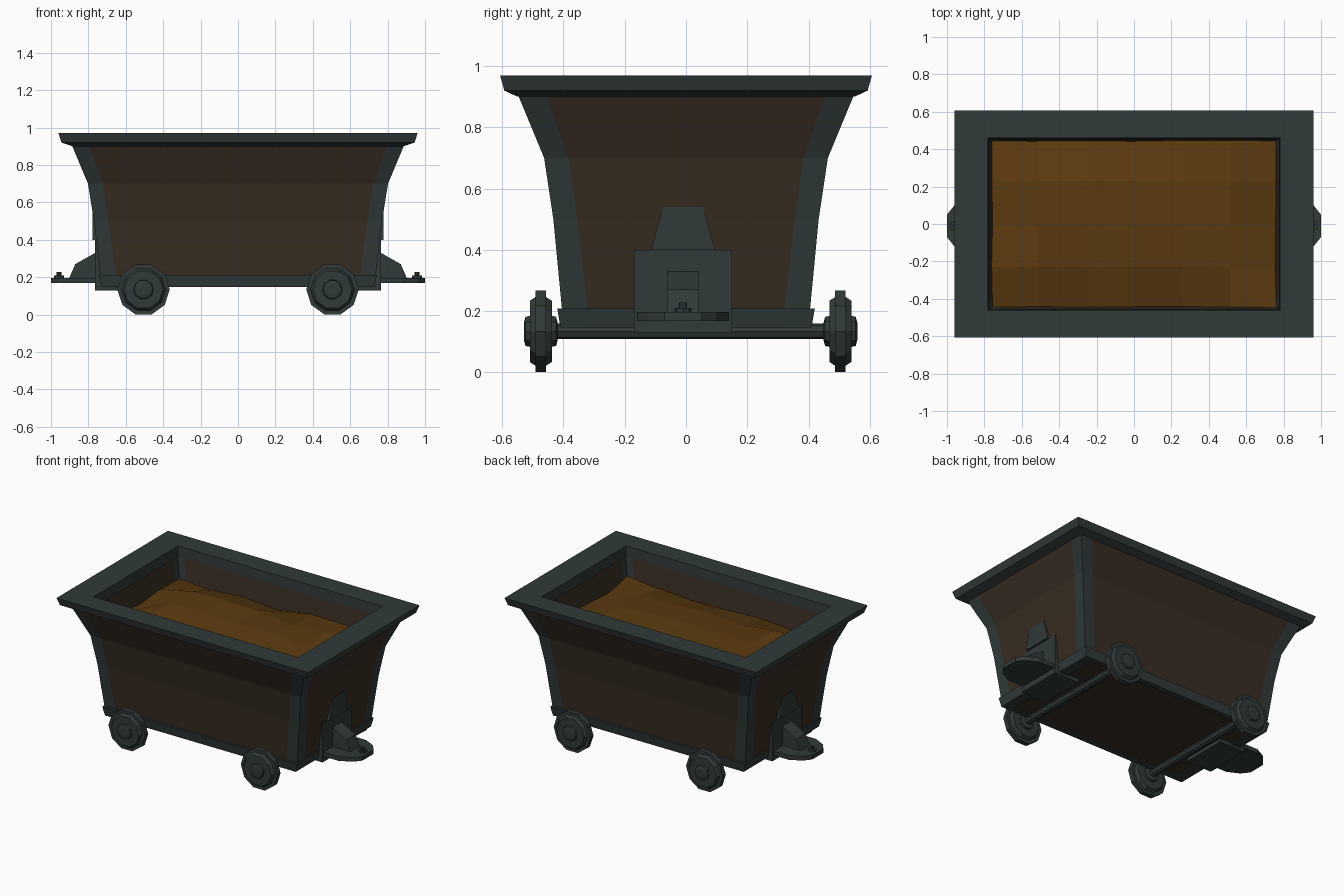
import bpy, bmesh, math, random
from mathutils import Vector

if "Cube" in bpy.data.objects:
    bpy.data.objects.remove(bpy.data.objects["Cube"])

random.seed(4)


def mat(name, rgb):
    m = bpy.data.materials.new(name)
    m.diffuse_color = (*rgb, 1)
    m.use_nodes = True
    m.node_tree.nodes["Principled BSDF"].inputs["Base Color"].default_value = m.diffuse_color
    return m


IRON = mat("dark iron", (0.030, 0.042, 0.041))
RUST = mat("rusty brown", (0.040, 0.026, 0.016))
ORE = mat("ochre ore", (0.105, 0.043, 0.005))


def finish(name, bm, mats, mirror=False):
    bmesh.ops.recalc_face_normals(bm, faces=bm.faces[:])
    me = bpy.data.meshes.new(name)
    bm.to_mesh(me)
    bm.free()
    for m in mats:
        me.materials.append(m)
    ob = bpy.data.objects.new(name, me)
    bpy.context.collection.objects.link(ob)
    if mirror:
        ob.modifiers.new("Mirror", "MIRROR").use_mirror_merge = False
    return ob


def bridge(bm, a, b, index=lambda i: 0):
    n = len(a)
    for i in range(n):
        f = bm.faces.new((a[i], a[(i + 1) % n], b[(i + 1) % n], b[i]))
        f.material_index = index(i)


def rect_ring(name, profile, mats):
    """Closed rectangular frame from (half x, half y, z) profile points."""
    bm = bmesh.new()
    rings = [[bm.verts.new((sx * hx, sy * hy, z)) for sx, sy in
              ((-1, -1), (1, -1), (1, 1), (-1, 1))] for hx, hy, z in profile]
    for i in range(len(rings)):
        bridge(bm, rings[i - 1], rings[i])
    return finish(name, bm, mats)


def prism(name, pts, lo, hi, to3d, m, mirror=True):
    """Extrude a 2D polygon between lo and hi."""
    bm = bmesh.new()
    a = [bm.verts.new(to3d(u, v, lo)) for u, v in pts]
    b = [bm.verts.new(to3d(u, v, hi)) for u, v in pts]
    bridge(bm, a, b)
    bm.faces.new(a)
    bm.faces.new(b)
    return finish(name, bm, [m], mirror)


def lathe(name, profile, sides, to3d, m, mirror=True):
    """Revolve (radius, height) points, capped at both ends."""
    bm = bmesh.new()
    rings = []
    for r, h in profile:
        rings.append([bm.verts.new(to3d(r * math.cos(t), r * math.sin(t), h))
                      for t in (2 * math.pi * i / sides for i in range(sides))])
    for a, b in zip(rings, rings[1:]):
        bridge(bm, a, b)
    bm.faces.new(rings[0])
    bm.faces.new(rings[-1])
    return finish(name, bm, [m], mirror)


# Hopper: flared shell, iron strips at the corners, brown panels between
bm = bmesh.new()
rings = []
for hx, hy, z, band in ((0.73, 0.40, 0.155, 0.085), (0.77, 0.433, 0.50, 0.078),
                        (0.802, 0.463, 0.70, 0.08), (0.89, 0.55, 0.91, 0.092),
                        (0.785, 0.462, 0.91, 0.05), (0.745, 0.435, 0.68, 0.05),
                        (0.70, 0.40, 0.50, 0.05)):
    ring = []
    for sx, sy in ((-1, -1), (1, -1), (1, 1), (-1, 1)):
        along_y = (sx * hx, sy * (hy - band), z)
        along_x = (sx * (hx - band), sy * hy, z)
        corner = (sx * hx, sy * hy, z)
        trio = (along_y, corner, along_x) if sx * sy > 0 else (along_x, corner, along_y)
        ring += [bm.verts.new(p) for p in trio]
    rings.append(ring)
for a, b in zip(rings, rings[1:]):
    bridge(bm, a, b, lambda i: 1 if i % 3 == 2 else 0)
for r in (rings[0], rings[-1]):
    bm.faces.new(r).material_index = 1
finish("hopper", bm, [IRON, RUST])

# Top rim and base frame
rect_ring("top_rim", ((0.96, 0.607, 0.97), (0.944, 0.593, 0.92), (0.885, 0.55, 0.90),
                      (0.775, 0.455, 0.90), (0.78, 0.46, 0.97)), [IRON])
rect_ring("base_frame", ((0.742, 0.42, 0.208), (0.728, 0.41, 0.147),
                         (0.66, 0.375, 0.147), (0.66, 0.375, 0.208)), [IRON])

# Ore heap: lumpy grid tucked into the hopper walls
bm = bmesh.new()
NX, NY = 6, 4
grid = []
for j in range(NY + 1):
    row = []
    for i in range(NX + 1):
        edge = i in (0, NX) or j in (0, NY)
        z = (0.755 if edge else 0.805) + random.uniform(-0.025, 0.025)
        row.append(bm.verts.new((-0.77 + 1.54 * i / NX, -0.46 + 0.92 * j / NY, z)))
    grid.append(row)
for j in range(NY):
    for i in range(NX):
        bm.faces.new((grid[j][i], grid[j][i + 1], grid[j + 1][i + 1], grid[j + 1][i]))
finish("ore_heap", bm, [ORE])

# Coupling brackets on both ends
CY = -0.01
yz = lambda u, v, w: (w, u + CY, v)
xy = lambda u, v, w: (u, v + CY, w)
xz = lambda u, v, w: (u, w + CY, v)
prism("bracket_lower_plate", ((-0.16, 0.13), (0.16, 0.13), (0.16, 0.40), (-0.16, 0.40)),
      0.70, 0.764, yz, IRON)
prism("bracket_upper_plate", ((-0.105, 0.40), (0.105, 0.40), (0.065, 0.54), (-0.065, 0.54)),
      0.72, 0.778, yz, IRON)
prism("bracket_foot", ((0.57, 0.13), (0.72, 0.13), (0.72, 0.16), (0.57, 0.16)),
      -0.16, 0.16, xz, IRON)
prism("gusset", ((0.74, 0.19), (0.905, 0.19), (0.87, 0.27), (0.755, 0.335), (0.74, 0.335)),
      -0.05, 0.05, xz, IRON)
prism("coupling_tongue", ((0.72, -0.15), (0.88, -0.15), (0.96, -0.11), (1.0, -0.06),
                          (1.0, 0.06), (0.96, 0.11), (0.88, 0.15), (0.72, 0.15)),
      0.168, 0.197, xy, IRON)
lathe("coupling_pin", ((0.028, 0.19), (0.028, 0.21), (0.013, 0.21), (0.013, 0.228)), 8,
      lambda u, v, h: (0.957 + u, CY + v, h), IRON)

# Wheels and axles (mirrored front to back along the track)
WX, WZ, WY = 0.505, 0.134, 0.015
wheel = ((0.03, -0.055), (0.05, -0.05), (0.053, -0.036), (0.105, -0.036), (0.118, -0.017),
         (0.14, -0.017), (0.14, 0.017), (0.118, 0.017), (0.105, 0.036), (0.053, 0.036),
         (0.05, 0.05), (0.03, 0.055))
for side, label in ((-1, "near"), (1, "far")):
    lathe("wheels_" + label, wheel, 10,
          lambda u, v, h: (WX + u, WY + side * 0.489 + h, WZ + v), IRON)
lathe("axles", ((0.025, -0.45), (0.025, 0.48)), 8,
      lambda u, v, h: (WX + u, h, WZ + v), IRON)
